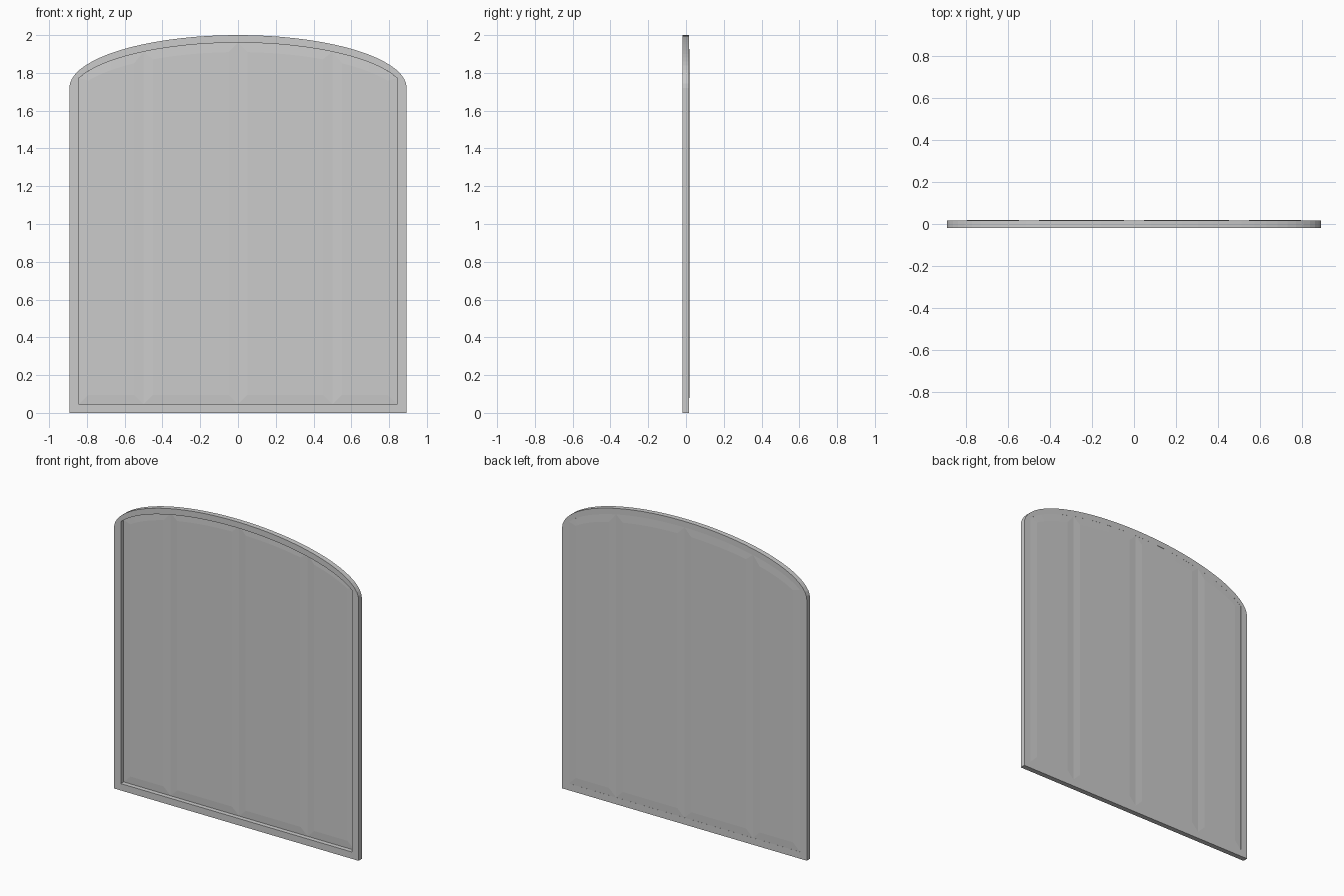
import bpy, bmesh, math

if "Cube" in bpy.data.objects:
    bpy.data.objects.remove(bpy.data.objects["Cube"])

HALF_W, SPRING, RISE = 0.893, 1.72, 0.28    # outer arch: straight sides, elliptical head
IN_W, RAIL = 0.843, 0.04                    # frame opening
SEG = 36


def arch_z(x):
    return SPRING + RISE * math.sqrt(max(0.0, 1 - (x / HALF_W) ** 2))


def outline(x0, x1, z0, drop, n, angular=False):
    """Closed x,z outline: flat bottom, sides, arched top lowered by drop."""
    pts = [(x1, z0)]
    for i in range(n + 1):
        t = i / n
        if angular:
            t = (1 - math.cos(math.pi * t)) / 2
        x = x1 + (x0 - x1) * t
        pts.append((x, arch_z(x) - drop))
    return pts + [(x0, z0)]


def loft(name, rings, closed):
    """Join equal-length rings of (outline, y); close as a loop or cap the ends."""
    bm = bmesh.new()
    loops = [[bm.verts.new((x, y, z)) for x, z in pts] for pts, y in rings]
    n = len(loops[0])
    pairs = list(zip(loops, loops[1:]))
    if closed:
        pairs.append((loops[-1], loops[0]))
    else:
        bm.faces.new(loops[0])
        bm.faces.new(loops[-1])
    for a, b in pairs:
        for i in range(n):
            j = (i + 1) % n
            bm.faces.new((a[i], a[j], b[j], b[i]))
    bmesh.ops.recalc_face_normals(bm, faces=bm.faces)
    mesh = bpy.data.meshes.new(name)
    bm.to_mesh(mesh)
    bm.free()
    obj = bpy.data.objects.new(name, mesh)
    bpy.context.collection.objects.link(obj)
    return obj


# Arched frame with a deep recess on the front
outer = outline(-HALF_W, HALF_W, 0, 0, SEG, True)
inner = outline(-IN_W, IN_W, 0.045, RAIL, SEG, True)
loft("arched_frame",
     [(outer, -0.018), (outer, 0.016), (inner, 0.016), (inner, -0.018)], True)

# Four boards with shallow sloped borders on both faces, forming V grooves
edges = [-IN_W, -0.5, 0, 0.5, IN_W]
B = 0.05
for k, (x0, x1) in enumerate(zip(edges, edges[1:])):
    rim = outline(x0, x1, 0.045, RAIL, 12)
    field = outline(x0 + B, x1 - B, 0.045 + B, RAIL + B, 12)
    loft(f"board_{k + 1}",
         [(field, 0.009), (rim, 0.012), (rim, 0.0155), (field, 0.018)], False)
